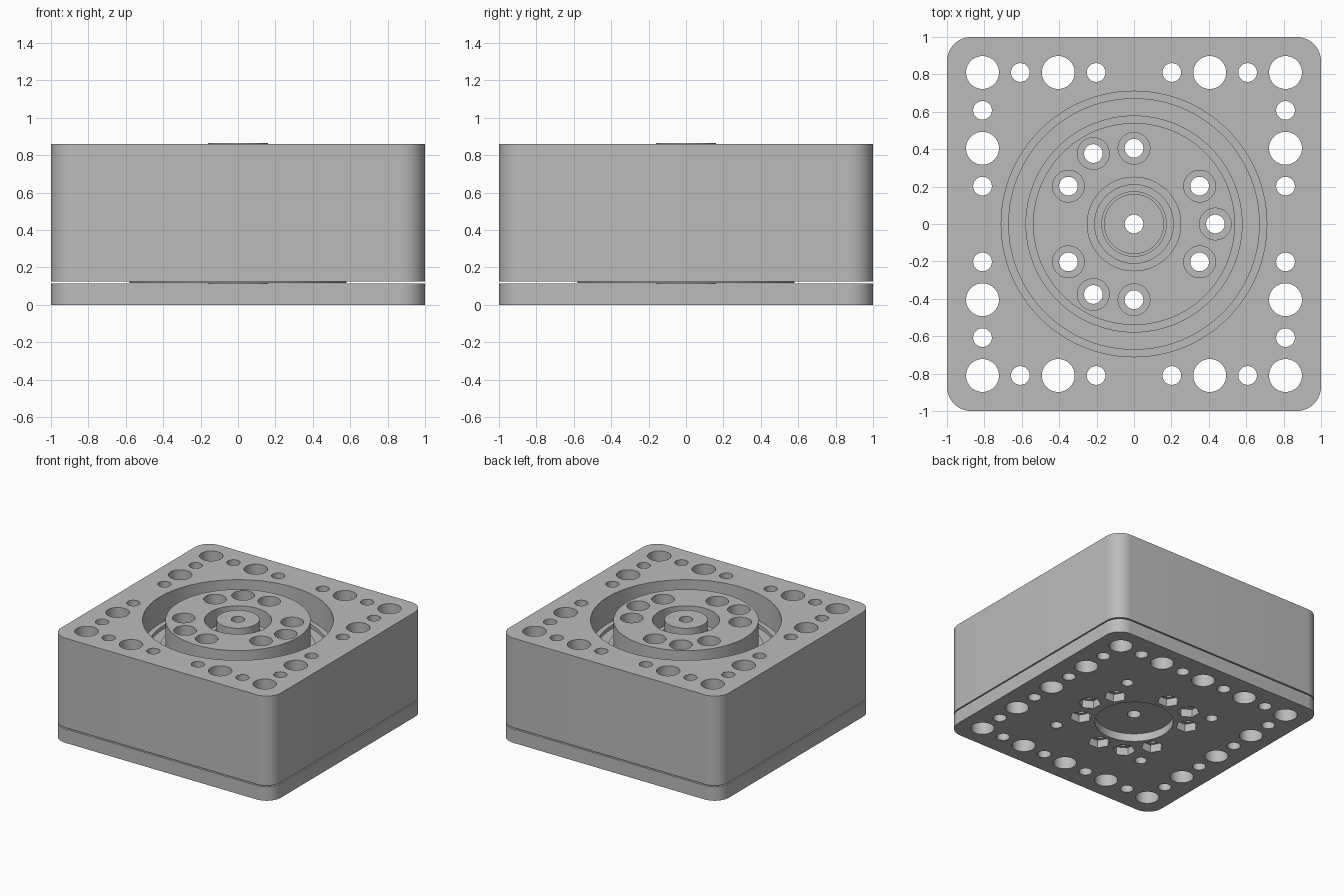
import bpy, bmesh
from math import cos, sin, pi, radians
from mathutils import Matrix

cube = bpy.data.objects.get("Cube")
if cube:
    bpy.data.objects.remove(cube, do_unlink=True)

grey = bpy.data.materials.new("plain grey")
grey.use_nodes = True
GREY = (0.5, 0.5, 0.5, 1)
grey.diffuse_color = GREY
grey.node_tree.nodes["Principled BSDF"].inputs["Base Color"].default_value = GREY

GAP, FLOOR, TOP = 0.125, 0.115, 0.86      # housing underside, plate top, housing top


def new_object(name, bm):
    bmesh.ops.recalc_face_normals(bm, faces=bm.faces)
    mesh = bpy.data.meshes.new(name)
    bm.to_mesh(mesh)
    bm.free()
    mesh.materials.append(grey)
    obj = bpy.data.objects.new(name, mesh)
    bpy.context.collection.objects.link(obj)
    return obj


def select(obj):
    bpy.ops.object.select_all(action='DESELECT')
    obj.select_set(True)
    bpy.context.view_layer.objects.active = obj


def smooth(obj):
    select(obj)
    bpy.ops.object.shade_smooth_by_angle(angle=radians(30))


def block(name, z0, z1, corner=0.13):
    """Square slab with rounded vertical corners."""
    bm = bmesh.new()
    bmesh.ops.create_cube(bm, size=1, matrix=Matrix.Translation((0, 0, (z0 + z1) / 2))
                          @ Matrix.Diagonal((2, 2, z1 - z0, 1)))
    upright = [e for e in bm.edges if abs(e.verts[0].co.z - e.verts[1].co.z) > 0.01]
    bmesh.ops.bevel(bm, geom=upright, offset=corner, segments=10, profile=0.5, affect='EDGES')
    return new_object(name, bm)


def turned(name, profile, steps=96):
    """Ring turned from a closed radius/height profile."""
    bm = bmesh.new()
    rings = [[bm.verts.new((r * cos(2 * pi * i / steps), r * sin(2 * pi * i / steps), z))
              for i in range(steps)] for r, z in profile]
    for a, b in zip(rings, rings[1:] + rings[:1]):
        for i in range(steps):
            j = (i + 1) % steps
            bm.faces.new((a[i], a[j], b[j], b[i]))
    return new_object(name, bm)


def drill(obj, holes, z0, z1, sides=40):
    """Cut round or many-sided holes, each given as x, y, radius, turn."""
    bm = bmesh.new()
    for x, y, r, turn in holes:
        place = Matrix.Translation((x, y, (z0 + z1) / 2)) @ Matrix.Rotation(turn, 4, 'Z')
        bmesh.ops.create_cone(bm, cap_ends=True, segments=sides, radius1=r, radius2=r,
                              depth=z1 - z0, matrix=place)
    cutter = new_object("hole_cutter", bm)
    cutter.hide_render = True
    mod = obj.modifiers.new("holes", 'BOOLEAN')
    mod.operation, mod.solver, mod.object = 'DIFFERENCE', 'EXACT', cutter
    select(obj)
    bpy.ops.object.modifier_apply(modifier=mod.name)
    bpy.data.objects.remove(cutter, do_unlink=True)


def edge_holes(with_middle):
    """Alternating large and small holes around the square border."""
    holes, pitch = [], 0.2025
    for i in range(-4, 5):
        if i == 0 and not with_middle:
            continue
        r = 0.05 if i % 2 else 0.088
        for s in (-1, 1):
            holes.append((i * pitch, s * 4 * pitch, r, 0))
            if abs(i) < 4:
                holes.append((s * 4 * pitch, i * pitch, r, 0))
    return holes


def bolt_circle(r):
    """Six evenly spaced holes and three more slightly further out."""
    spots = [(0.405, radians(30 + 60 * k)) for k in range(6)]
    spots += [(0.435, radians(120 * k)) for k in range(3)]
    return [(d * cos(a), d * sin(a), r, a) for d, a in spots]


def corners(d, r):
    return [(sx * d, sy * d, r, 0) for sx in (-1, 1) for sy in (-1, 1)]


# Housing with bearing bore, border holes and blind screw holes underneath
housing = block("housing", GAP, TOP)
drill(housing, [(0, 0, 0.71, 0)], 0, 1, sides=96)
drill(housing, edge_holes(False), 0, 1)
drill(housing, corners(0.61, 0.085), 0, 0.3)
drill(housing, corners(0.61, 0.05), 0.2, 0.5)
smooth(housing)

# Base plate with border holes, centre recess and nut pockets
base = block("base_plate", 0, FLOOR)
drill(base, edge_holes(True) + bolt_circle(0.05) + corners(0.415, 0.045)
      + [(0, 0, 0.05, 0)], -1, 1)
drill(base, [(0, 0, 0.295, 0)], -1, 0.065, sides=96)
drill(base, bolt_circle(0.085), -1, 0.065, sides=6)
smooth(base)

# Rotor hub with its bolt circle
rotor = turned("rotor_hub", [(0.25, FLOOR + 0.003), (0.58, FLOOR + 0.003), (0.58, 0.2),
                             (0.54, 0.2), (0.54, TOP), (0.25, TOP)])
drill(rotor, bolt_circle(0.085), 0, 1)
smooth(rotor)

# Fixed centre shaft
smooth(turned("centre_shaft", [(0.05, FLOOR), (0.16, FLOOR), (0.16, 0.866), (0.05, 0.866)]))


def bearing(name, radii, z0, z1, dip):
    """Inner race, sunken shield and outer race in one turned section."""
    a, b, c, d = radii
    smooth(turned(name, [(a, z0), (d, z0), (d, z1), (c, z1), (c, z1 - dip),
                         (b, z1 - dip), (b, z1), (a, z1)]))


bearing("large_bearing", (0.54, 0.58, 0.67, 0.71), 0.2, 0.64, 0.03)
bearing("small_bearing", (0.16, 0.175, 0.21, 0.25), 0.2, 0.72, 0.02)
